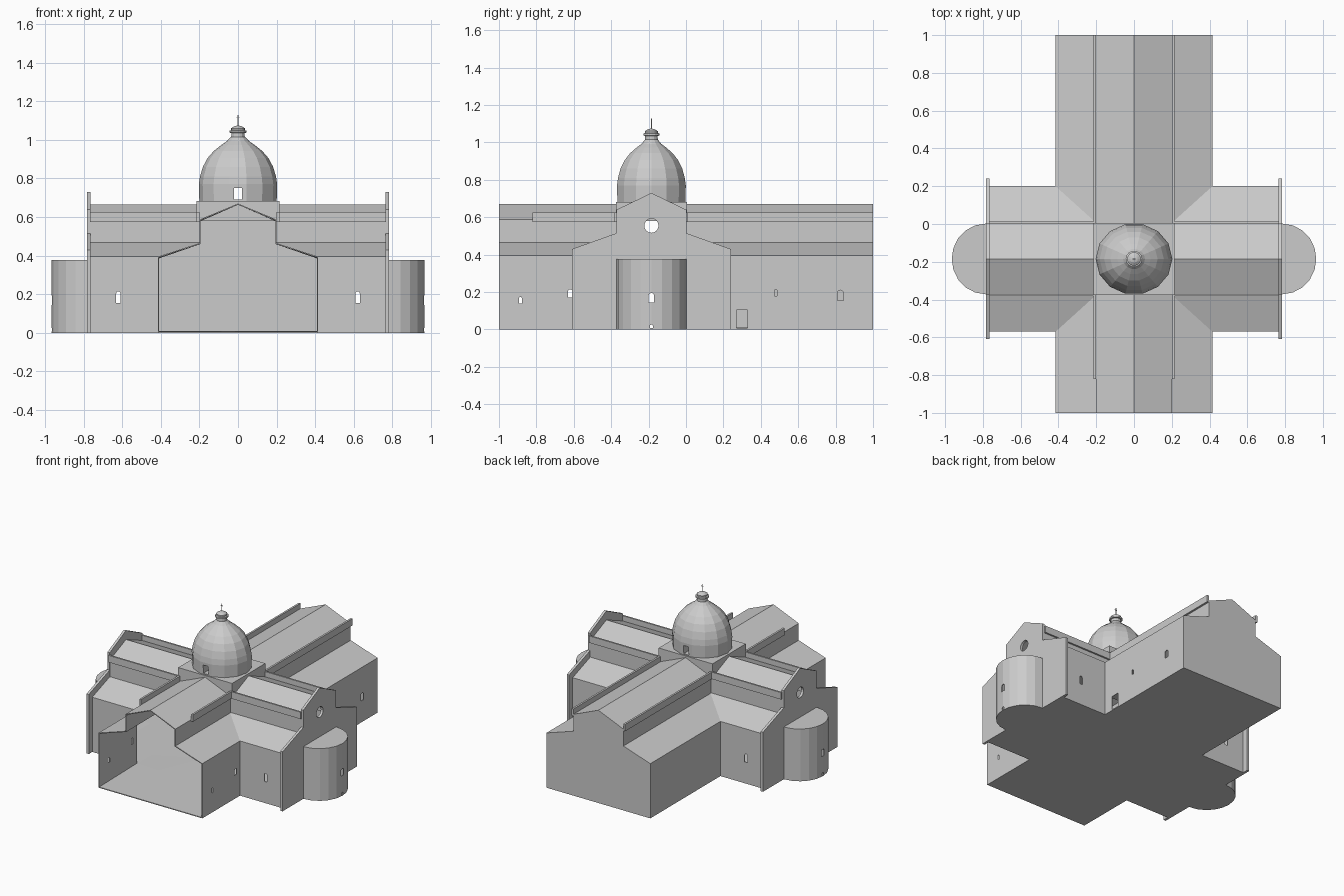
import bpy, bmesh, math
from mathutils import Matrix

cube = bpy.data.objects.get("Cube")
if cube:
    bpy.data.objects.remove(cube, do_unlink=True)

CY = -0.185      # crossing centre along y
stone = bpy.data.materials.new("pale_grey_stone")
stone.use_nodes = True
stone.diffuse_color = (0.6, 0.6, 0.6, 1)
bsdf = stone.node_tree.nodes["Principled BSDF"]
bsdf.inputs["Base Color"].default_value = (0.6, 0.6, 0.6, 1)
bsdf.inputs["Roughness"].default_value = 0.8


def finish(name, bm):
    bmesh.ops.recalc_face_normals(bm, faces=bm.faces)
    mesh = bpy.data.meshes.new(name)
    bm.to_mesh(mesh)
    bm.free()
    obj = bpy.data.objects.new(name, mesh)
    bpy.context.collection.objects.link(obj)
    mesh.materials.append(stone)
    return obj


def extrude(name, points, vec):
    bm = bmesh.new()
    face = bm.faces.new([bm.verts.new(p) for p in points])
    grown = bmesh.ops.extrude_face_region(bm, geom=[face])["geom"]
    bmesh.ops.translate(bm, vec=vec, verts=[v for v in grown if isinstance(v, bmesh.types.BMVert)])
    return finish(name, bm)


def box(name, x0, x1, y0, y1, z0, z1):
    pts = [(x0, y0, z0), (x1, y0, z0), (x1, y1, z0), (x0, y1, z0)]
    return extrude(name, pts, (0, 0, z1 - z0))


def apply(obj, mod):
    bpy.context.view_layer.objects.active = obj
    bpy.ops.object.modifier_apply(modifier=mod.name)


def boolean(obj, other, op, keep=False):
    mod = obj.modifiers.new("bool", "BOOLEAN")
    mod.operation, mod.solver, mod.object = op, "EXACT", other
    apply(obj, mod)
    other.hide_render = True
    if not keep:
        bpy.data.objects.remove(other, do_unlink=True)


def mirrored(half):
    return half + [(-u, z) for u, z in reversed(half) if u]


def lathe(name, profile, sides, y_scale=1.0):
    bm = bmesh.new()
    verts = [bm.verts.new((r, 0, z)) for r, z in profile]
    edges = [bm.edges.new(pair) for pair in zip(verts, verts[1:])]
    bmesh.ops.spin(bm, geom=verts + edges, cent=(0, 0, 0), axis=(0, 0, 1),
                   angle=math.tau, steps=sides, use_merge=True)
    bmesh.ops.remove_doubles(bm, verts=bm.verts, dist=0.0005)
    bmesh.ops.transform(bm, verts=bm.verts,
                        matrix=Matrix.Translation((0, CY, 0)) @ Matrix.Diagonal((1, y_scale, 1, 1)))
    return finish(name, bm)


def arch(u, z0, z1, w):
    # round-headed opening outline
    r = w / 2
    head = [(u + r * math.cos(a * math.pi / 6), z1 - r + r * math.sin(a * math.pi / 6)) for a in range(7)]
    return [(u - r, z0), (u + r, z0)] + head


# Nave, transept and apses joined into one cross-shaped body
nave = mirrored([(0.415, 0), (0.415, 0.395), (0.2, 0.465), (0.2, 0.587), (0, 0.67)])
body = extrude("church_body", [(x, -1, z) for x, z in nave], (0, 2, 0))
cross = mirrored([(0.385, 0), (0.385, 0.395), (0.185, 0.467), (0.185, 0.587), (0, 0.665)])
boolean(body, extrude("transept", [(-0.77, CY + y, z) for y, z in cross], (1.54, 0, 0)), "UNION")
for s in (-1, 1):
    curve = [(s * (0.785 + 0.18 * math.sin(i * math.pi / 10)), CY - 0.187 * math.cos(i * math.pi / 10), 0)
             for i in range(11)]
    outline = [(s * 0.7, CY - 0.184, 0)] + curve + [(s * 0.7, CY + 0.184, 0)]
    boolean(body, extrude("apse", outline, (0, 0, 0.377)), "UNION")

# Open front, thin walls
bm = bmesh.new()
bm.from_mesh(body.data)
front = [f for f in bm.faces if f.calc_center_median().y < -0.999]
bmesh.ops.delete(bm, geom=front, context="FACES")
bm.to_mesh(body.data)
bm.free()
shell = body.modifiers.new("walls", "SOLIDIFY")
shell.thickness, shell.offset, shell.use_even_offset = 0.006, -1, True
apply(body, shell)

# Stepped gable walls at the transept ends
gable = mirrored([(0.425, 0), (0.425, 0.43), (0.187, 0.515), (0.187, 0.64), (0, 0.73)])
ends = []
for side, s in (("left", 1), ("right", -1)):
    ends.append(extrude(side + "_gable_wall", [(s * 0.765, CY + y, z) for y, z in gable], (s * 0.018, 0, 0)))
    passage = box("apse_passage", s * 0.74, s * 0.8, CY - 0.16, CY + 0.16, 0.008, 0.365)
    boolean(ends[-1], passage, "DIFFERENCE")

# Round gable windows and small apse windows
rose = [(-1.1, CY + 0.038 * math.cos(a * math.tau / 16), 0.555 + 0.038 * math.sin(a * math.tau / 16))
        for a in range(16)]
rose_cutter = extrude("rose_cutter", rose, (2.2, 0, 0))
for end in ends:
    boolean(end, rose_cutter, "DIFFERENCE", keep=True)
boolean(body, rose_cutter, "DIFFERENCE")
for z0, z1, w in ((0.145, 0.195, 0.03), (0.008, 0.026, 0.016)):
    cutter = extrude("apse_window", [(-1.1, y, z) for y, z in arch(CY, z0, z1, w)], (2.2, 0, 0))
    boolean(body, cutter, "DIFFERENCE")

# Transept windows, front and back
for x in (-0.62, 0.62):
    cutter = extrude("aisle_window", [(u, -0.65, z) for u, z in arch(x, 0.155, 0.215, 0.022)], (0, 0.95, 0))
    boolean(body, cutter, "DIFFERENCE")

# Nave windows on both sides in front, windows and door on the left behind
for y, z0, z1, w, both in ((-0.885, 0.14, 0.175, 0.014, True), (-0.62, 0.17, 0.215, 0.022, True),
                           (0.48, 0.18, 0.215, 0.014, False), (0.825, 0.155, 0.21, 0.032, False)):
    for s in ((-1, 1) if both else (1,)):
        cutter = extrude("nave_window", [(s * 0.38, u, z) for u, z in arch(y, z0, z1, w)], (s * 0.08, 0, 0))
        boolean(body, cutter, "DIFFERENCE")
boolean(body, box("door", 0.38, 0.46, 0.27, 0.33, 0.007, 0.105), "DIFFERENCE")

# Low parapets along the upper eaves
for s in (-1, 1):
    side = "left" if s > 0 else "right"
    box(side + "_back_nave_parapet", s * 0.2, s * 0.214, 0, 1, 0.575, 0.625)
    box(side + "_front_nave_parapet", s * 0.2, s * 0.214, -0.82, -0.37, 0.575, 0.625)
    for end, t in (("front", -1), ("back", 1)):
        y = CY + t * 0.185
        box(side + "_transept_" + end + "_parapet", s * 0.2, s * 0.768, y, y + t * 0.012, 0.575, 0.625)

# Dome on a square base, with a lantern
box("dome_base", -0.215, 0.215, CY - 0.19, CY + 0.19, 0.58, 0.682)
dome = lathe("dome", [(0, 0.67), (0.2, 0.67), (0.203, 0.77), (0.197, 0.81), (0.182, 0.86), (0.158, 0.905),
                      (0.125, 0.943), (0.088, 0.972), (0.058, 0.993), (0.038, 1.015), (0, 1.015)], 14, 0.93)
boolean(dome, box("dome_window", -0.02, 0.02, -0.6, 0.2, 0.69, 0.75), "DIFFERENCE")
lathe("lantern", [(0, 1.0), (0.036, 1.0), (0.034, 1.035), (0.044, 1.037), (0.044, 1.047), (0.036, 1.05),
                  (0.036, 1.06), (0.02, 1.07), (0, 1.075)], 14)
box("finial_post", -0.002, 0.002, CY - 0.002, CY + 0.002, 1.07, 1.128)
box("finial_bar", -0.009, 0.009, CY - 0.002, CY + 0.002, 1.112, 1.116)
